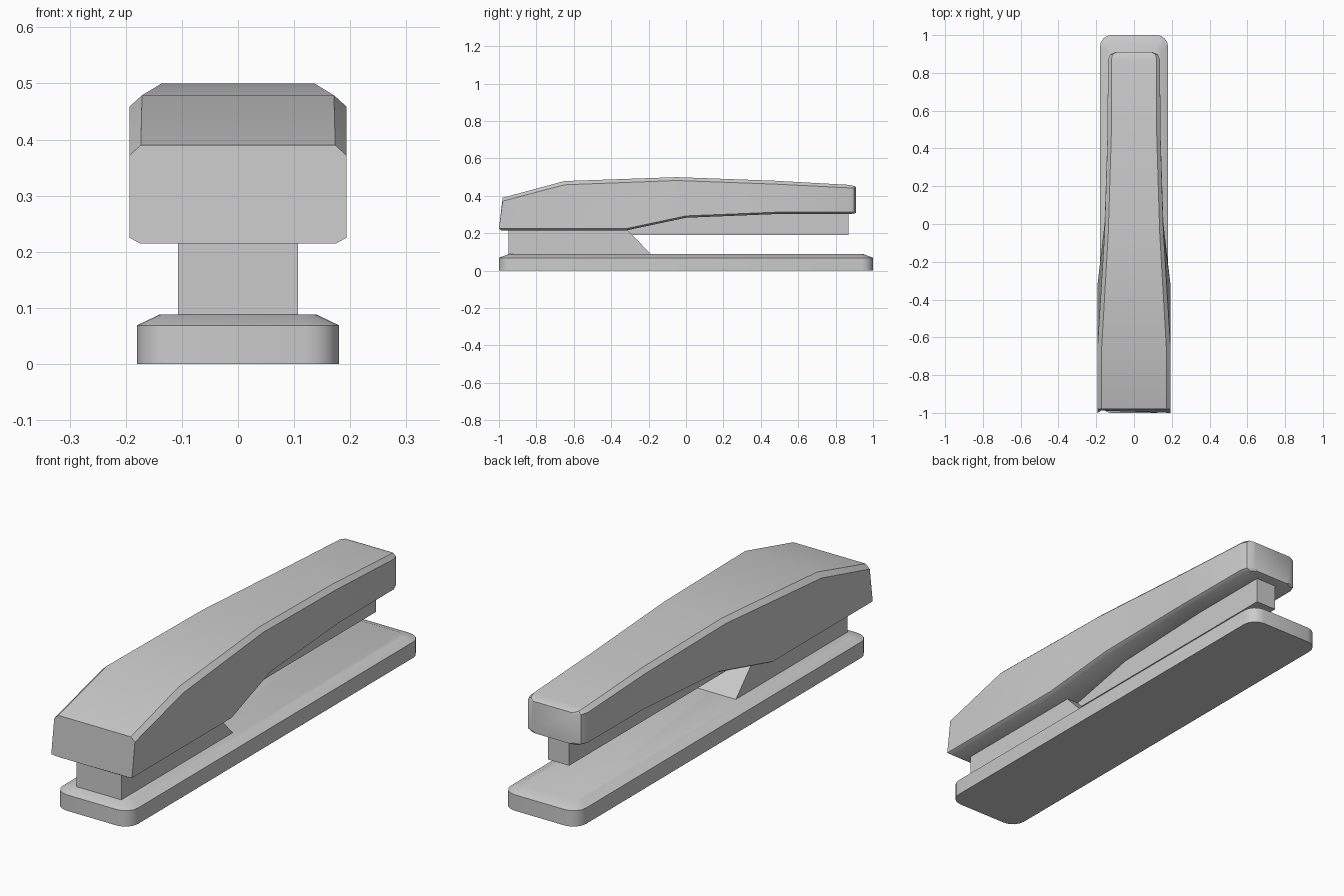
import bpy, math

if "Cube" in bpy.data.objects:
    bpy.data.objects.remove(bpy.data.objects["Cube"])


def make(name, verts, faces, smooth=True):
    mesh = bpy.data.meshes.new(name)
    mesh.from_pydata(verts, [], faces)
    obj = bpy.data.objects.new(name, mesh)
    bpy.context.collection.objects.link(obj)
    bpy.ops.object.select_all(action='DESELECT')
    obj.select_set(True)
    bpy.context.view_layer.objects.active = obj
    # consistent outward normals
    bpy.ops.object.mode_set(mode='EDIT')
    bpy.ops.mesh.select_all(action='SELECT')
    bpy.ops.mesh.normals_make_consistent(inside=False)
    bpy.ops.object.mode_set(mode='OBJECT')
    if smooth:
        bpy.ops.object.shade_smooth_by_angle(angle=math.radians(32))
    return obj


def loft(name, rings, smooth=True):
    n = len(rings[0])
    verts = [p for r in rings for p in r]
    faces = [(k * n + i, k * n + (i + 1) % n, (k + 1) * n + (i + 1) % n, (k + 1) * n + i)
             for k in range(len(rings) - 1) for i in range(n)]
    last = (len(rings) - 1) * n
    faces += [tuple(range(n)), tuple(range(last, last + n))]
    return make(name, verts, faces, smooth)


def rounded_rect(hx, hy, r, z, seg=4):
    pts = []
    for q, (sx, sy) in enumerate([(1, 1), (-1, 1), (-1, -1), (1, -1)]):
        for i in range(seg + 1):
            a = math.pi / 2 * (q + i / seg)
            pts.append((sx * (hx - r) + r * math.cos(a), sy * (hy - r) + r * math.sin(a), z))
    return pts


def side_profile(name, profile, half):
    return loft(name, [[(x, y, z) for y, z in profile] for x in (-half, half)], False)


# Base plate with rounded corners and a shallow chamfered rim
loft("base", [rounded_rect(0.18, 1.0, 0.06, 0),
              rounded_rect(0.18, 1.0, 0.06, 0.069),
              rounded_rect(0.14, 0.95, 0.035, 0.088)])

# Rear support with slanted front edge
side_profile("rear_support", [(-0.95, 0.08), (-0.18, 0.08), (-0.32, 0.225), (-0.32, 0.24), (-0.95, 0.24)], 0.107)

# Staple magazine running under the handle
side_profile("magazine", [(-0.6, 0.19), (0.87, 0.19), (0.87, 0.33), (0.0, 0.33), (-0.6, 0.24)], 0.05)

# Handle sections: top y, bottom y, half width, top z, bottom z, top chamfer, underside y shift
sections = [
    (-0.98, -1.0, 0.193, 0.39, 0.215, 0.018, 0.012),
    (-0.65, -0.32, 0.193, 0.479, 0.215, 0.02, 0),
    (-0.05, 0.0, 0.156, 0.5, 0.283, 0.018, 0),
    (0.47, 0.49, 0.140, 0.481, 0.303, 0.018, 0),
    (0.868, 0.868, 0.138, 0.459, 0.303, 0.016, 0),
    (0.897, 0.897, 0.127, 0.453, 0.305, 0.012, 0),
    (0.91, 0.91, 0.100, 0.446, 0.309, 0.006, 0),
]
rings = []
for yt, yb, w, zt, zb, c, shift in sections:
    half = [(w - 0.018, yb + shift, zb), (w, yb, zb + 0.01), (w, yt, zt - c), (w - c * 1.1, yt, zt)]
    rings.append(half + [(-x, y, z) for x, y, z in reversed(half)])
loft("handle", rings)
